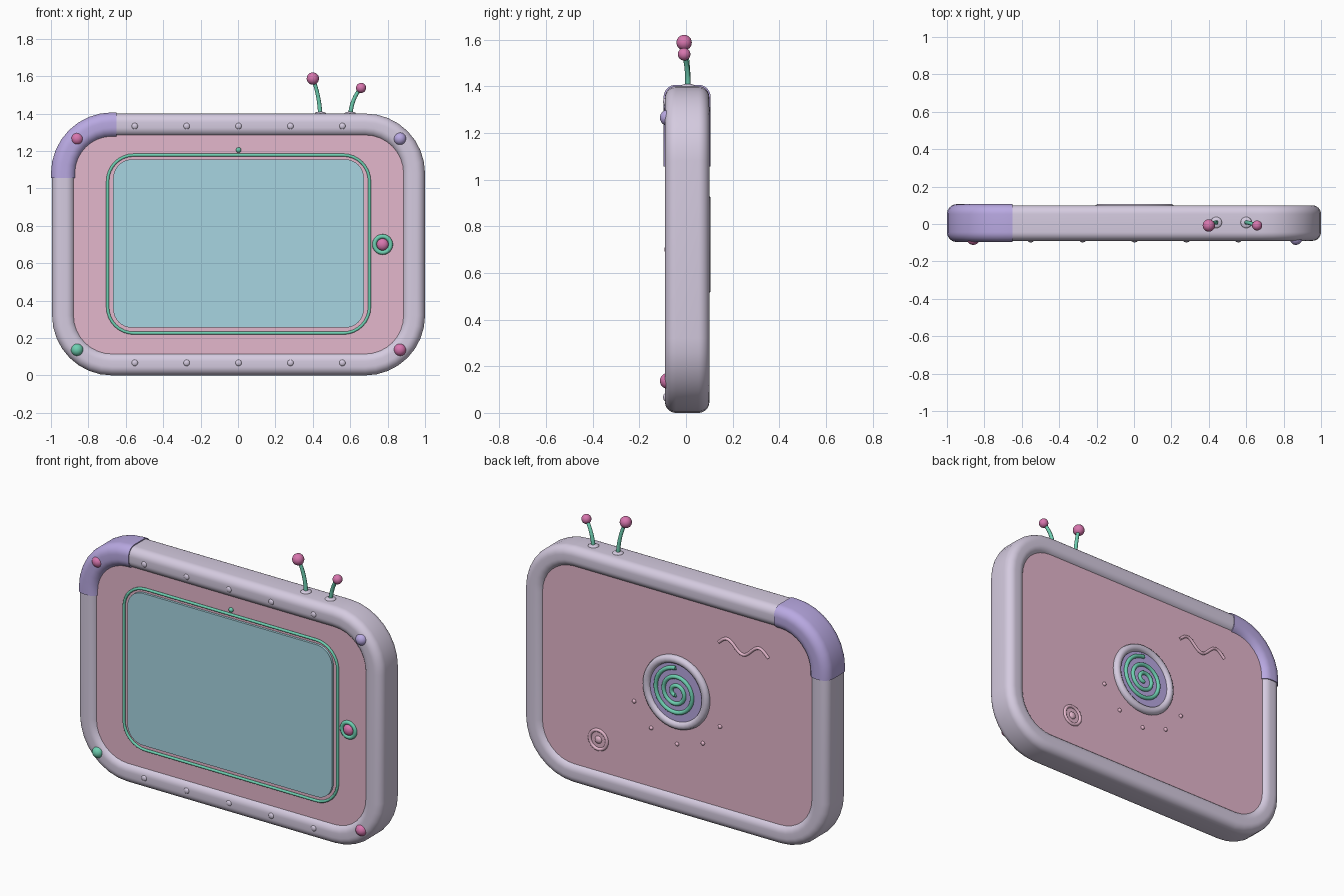
import bpy, bmesh, math
from math import sin, cos, pi, radians
from mathutils import Vector

if "Cube" in bpy.data.objects:
    bpy.data.objects.remove(bpy.data.objects["Cube"])


def material(name, r, g, b):
    lin = [((c / 255 + 0.055) / 1.055) ** 2.4 for c in (r, g, b)] + [1]
    m = bpy.data.materials.new(name)
    m.use_nodes = True
    m.diffuse_color = lin
    m.node_tree.nodes["Principled BSDF"].inputs["Base Color"].default_value = lin
    return m


LAVENDER = material("pale lavender", 213, 203, 224)
PINK = material("dusty pink", 228, 183, 204)
SCREEN = material("screen blue", 167, 213, 225)
MAGENTA = material("magenta", 215, 118, 174)
TEAL = material("teal green", 110, 207, 177)
PURPLE = material("soft purple", 185, 169, 226)

X0 = 0.003                    # the sleeve makes the right side slightly wider
MID_Z = 0.7
FRONT, BACK = -0.068, 0.078   # panel surfaces


def smooth(ob, angle=40):
    bpy.ops.object.select_all(action="DESELECT")
    ob.select_set(True)
    bpy.context.view_layer.objects.active = ob
    bpy.ops.object.shade_smooth_by_angle(angle=radians(angle))


def finish(name, bm, *mats, angle=40):
    bmesh.ops.recalc_face_normals(bm, faces=bm.faces)
    mesh = bpy.data.meshes.new(name)
    bm.to_mesh(mesh)
    bm.free()
    ob = bpy.data.objects.new(name, mesh)
    ob.location.x = X0
    bpy.context.collection.objects.link(ob)
    for m in mats:
        mesh.materials.append(m)
    smooth(ob, angle)


def corner(cx, cz, r, start, seg=8):
    return [(cx + r * cos(start + i * pi / 2 / seg), cz + r * sin(start + i * pi / 2 / seg))
            for i in range(seg + 1)]


def rounded_rect(w, h, r, cz=MID_Z):
    """Outline with half sizes w and h, as (x, z) points."""
    pts = []
    for k, (sx, sz) in enumerate([(1, 1), (-1, 1), (-1, -1), (1, -1)]):
        pts += corner(sx * (w - r), cz + sz * (h - r), r, k * pi / 2)
    return pts


def add_loop(bm, pts, y):
    return [bm.verts.new((x, y, z)) for x, z in pts]


def bridge(bm, a, b, closed=True):
    n = len(a)
    for i in range(n if closed else n - 1):
        j = (i + 1) % n
        bm.faces.new((a[i], a[j], b[j], b[i]))


def frame_profile(grow=0.0):
    """Rounded cross-section as (inset, y) points."""
    w, d, r = 0.061 + grow, 0.095 + grow, 0.047 + grow
    return [(0.061 + x, 0.005 + y) for x, y in rounded_rect(w, d, r, 0)]


# Tubular outer frame
HALF_W = 0.997
bm = bmesh.new()
loops = [add_loop(bm, rounded_rect(HALF_W - d, 0.7 - d, 0.32 - d), y) for d, y in frame_profile()]
for a, b in zip(loops, loops[1:] + loops[:1]):
    bridge(bm, a, b)
finish("outer_frame", bm, LAVENDER)

# Sleeve over the right top corner
bm = bmesh.new()
loops = []
for d, y in frame_profile(0.006):
    arc = corner(0.32 - HALF_W, 1.08, 0.32 - d, pi / 2)
    path = [(-0.653, 1.4 - d)] + arc + [(d - HALF_W, 1.055)]
    loops.append(add_loop(bm, path, y))
for a, b in zip(loops, loops[1:] + loops[:1]):
    bridge(bm, a, b, closed=False)
for end in (0, -1):
    bm.faces.new([l[end] for l in loops])
finish("corner_sleeve", bm, PURPLE)


def slab(name, outline, y_front, y_back, mat):
    bm = bmesh.new()
    a, b = add_loop(bm, outline, y_front), add_loop(bm, outline, y_back)
    bm.faces.new(a)
    bm.faces.new(b)
    bridge(bm, a, b)
    finish(name, bm, mat)


# Body panel with raised screen
slab("body_panel", rounded_rect(0.92, 0.62, 0.24), FRONT, BACK, PINK)
slab("screen", rounded_rect(0.67, 0.45, 0.1, 0.705), FRONT - 0.014, FRONT + 0.01, SCREEN)


def tube(name, pts, radius, mat, cyclic=False, tip=1.0):
    cu = bpy.data.curves.new(name, "CURVE")
    cu.dimensions = "3D"
    cu.bevel_depth, cu.bevel_resolution, cu.use_fill_caps = radius, 3, True
    sp = cu.splines.new("POLY")
    sp.points.add(len(pts) - 1)
    for i, p in enumerate(pts):
        sp.points[i].co = (*p, 1)
        sp.points[i].radius = 1 + (tip - 1) * i / (len(pts) - 1)
    sp.use_cyclic_u = cyclic
    cu.materials.append(mat)
    ob = bpy.data.objects.new(name, cu)
    ob.location.x = X0
    bpy.context.collection.objects.link(ob)
    bpy.ops.object.select_all(action="DESELECT")
    ob.select_set(True)
    bpy.context.view_layer.objects.active = ob
    bpy.ops.object.convert(target="MESH")
    smooth(bpy.context.object, 60)


def dress(name, mat):
    """Name, place and colour the primitive just added."""
    ob = bpy.context.object
    ob.name = name
    ob.location.x += X0
    ob.data.materials.append(mat)
    smooth(ob, 50)
    return ob


def ball(name, loc, r, mat, scale=(1, 1, 1)):
    bpy.ops.mesh.primitive_uv_sphere_add(segments=20, ring_count=12, radius=r, location=loc)
    dress(name, mat).scale = scale


def ring(name, loc, major, minor, mat):
    bpy.ops.mesh.primitive_torus_add(major_radius=major, minor_radius=minor, major_segments=40,
                                     minor_segments=10, location=loc, rotation=(pi / 2, 0, 0))
    dress(name, mat)


# Screen trim, indicator and side button
tube("screen_trim", [(x, FRONT - 0.004, z) for x, z in rounded_rect(0.7, 0.476, 0.14, 0.702)],
     0.008, TEAL, cyclic=True)
ball("indicator_light", (0, FRONT, 1.205), 0.014, TEAL)
ring("button_ring", (0.77, FRONT, 0.7), 0.043, 0.012, TEAL)
ball("side_button", (0.77, FRONT, 0.7), 0.032, MAGENTA, (1, 0.75, 1))

# Corner studs and frame rivets
for name, x, z, mat in (("stud_top_right", -0.863, 1.265, MAGENTA),
                        ("stud_top_left", 0.863, 1.265, PURPLE),
                        ("stud_bottom_right", -0.863, 0.137, TEAL),
                        ("stud_bottom_left", 0.863, 0.137, MAGENTA)):
    ball(name, (x, -0.078, z), 0.034, mat)
for z in (0.067, 1.333):
    for i in range(-2, 3):
        ball("frame_rivet", (i * 0.2775, -0.088, z), 0.017, LAVENDER, (1, 0.6, 1))

# Antennae
for side, base, mid, tip, r in (
        ("right", (0.437, 0.008, 1.39), (0.432, 0.01, 1.5), (0.397, -0.008, 1.587), 0.033),
        ("left", (0.597, 0.008, 1.39), (0.604, 0.01, 1.48), (0.655, -0.008, 1.537), 0.027)):
    a, b, c = Vector(base), Vector(mid), Vector(tip)
    pts = [a.lerp(b, t / 8).lerp(b.lerp(c, t / 8), t / 8) for t in range(9)]
    tube(side + "_antenna_stem", pts, 0.012, TEAL, tip=0.8)
    ball(side + "_antenna_tip", tip, r, MAGENTA)
    ball(side + "_antenna_base", (base[0], 0.008, 1.4), 0.03, LAVENDER, (1, 1, 0.35))

# Back badge with spiral
BADGE_Z = 0.722
bpy.ops.mesh.primitive_cylinder_add(vertices=40, radius=0.19, depth=0.02,
                                    location=(0, BACK, BADGE_Z), rotation=(pi / 2, 0, 0))
dress("badge_disc", PURPLE)
ring("badge_ring", (0, BACK + 0.005, BADGE_Z), 0.193, 0.024, LAVENDER)
spiral = []
for i in range(81):
    t = i / 80
    phi, rad = pi / 2 - t * 5 * pi, 0.145 - 0.13 * t
    spiral.append((rad * cos(phi), BACK + 0.012, BADGE_Z + rad * sin(phi)))
tube("badge_spiral", spiral, 0.012, TEAL)

# Back dots, squiggle and small port
for deg in (-65, -33, 0, 33, 65):
    ball("back_dot", (0.31 * sin(radians(deg)), BACK, BADGE_Z - 0.31 * cos(radians(deg))), 0.012, PINK)
squiggle = [0.325 * i / 40 for i in range(41)]
tube("back_squiggle", [(-0.275 - s, BACK + 0.002, 1.09 + 0.033 * sin(2 * pi * s / 0.21)) for s in squiggle],
     0.009, PINK)
ring("port_ring", (0.516, BACK, 0.3), 0.056, 0.01, PINK)
ball("port_centre", (0.516, BACK, 0.3), 0.022, PINK, (1, 0.6, 1))
